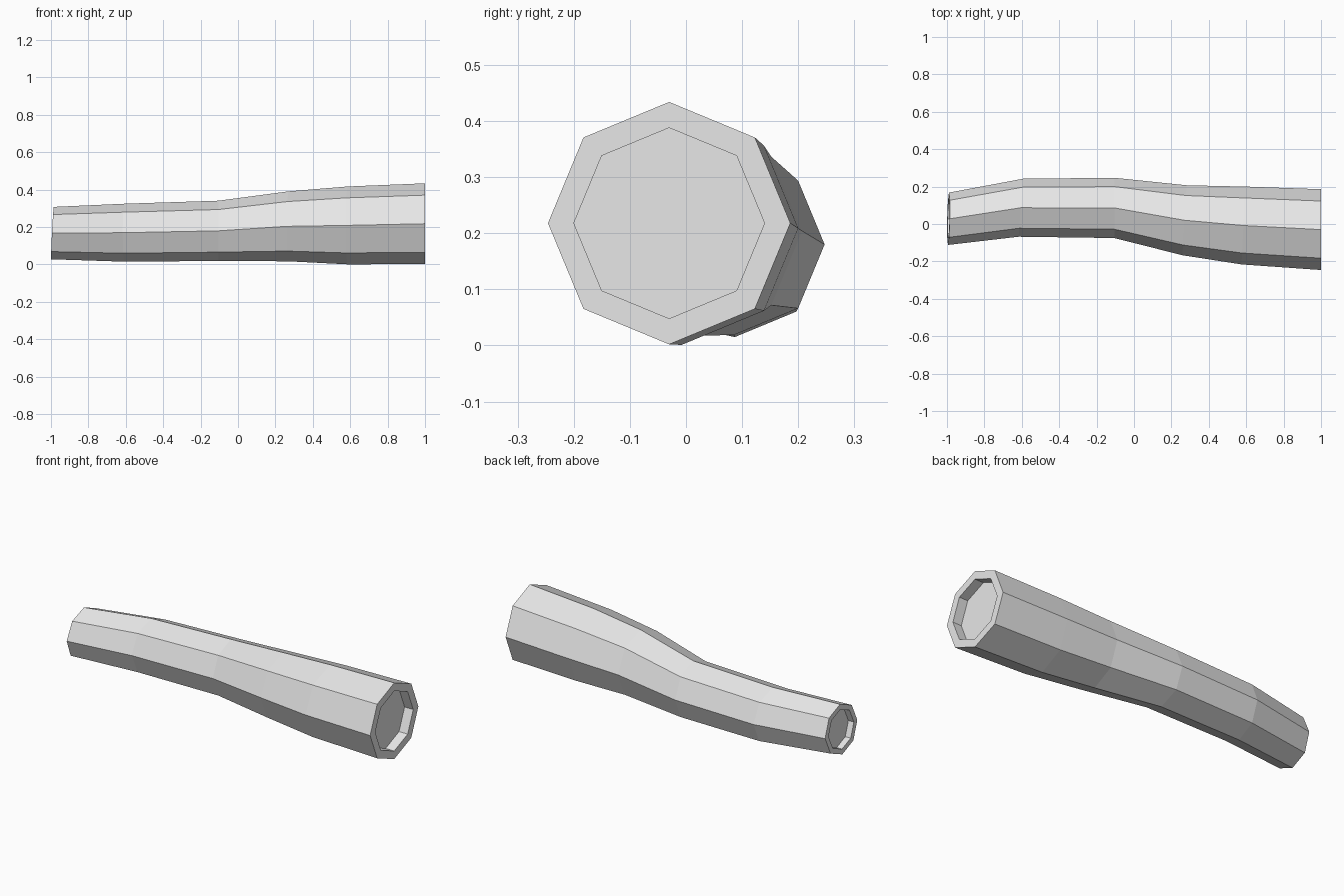
import bpy, bmesh, math
from mathutils import Vector

cube = bpy.data.objects.get("Cube")
if cube:
    bpy.data.objects.remove(cube, do_unlink=True)

SIDES = 8
# Cross-sections: centre x, y, z, radius, lean of the ring along y and z
sections = [
    (-0.992, 0.028, 0.168, 0.140, 0.02, 0.05),
    (-0.605, 0.087, 0.170, 0.155, 0.08, 0.0),
    (-0.105, 0.086, 0.180, 0.161, 0.0, 0.0),
    (0.270, 0.020, 0.204, 0.187, 0.06, 0.0),
    (0.585, -0.008, 0.209, 0.208, 0.05, 0.0),
    (1.000, -0.030, 0.218, 0.216, 0.0, 0.0),
]


def make_ring(bm, section):
    x, y, z, r, lean_y, lean_z = section
    ring = []
    for i in range(SIDES):
        a = math.tau * i / SIDES
        dy, dz = r * math.cos(a), r * math.sin(a)
        ring.append(bm.verts.new((x + lean_y * dy + lean_z * dz, y + dy, z + dz)))
    return ring


def hollow_end(bm, cap, radius):
    # Narrow rim, then a shallow recess pushed into the end
    bmesh.ops.inset_individual(bm, faces=[cap], thickness=radius * 0.197,
                               use_even_offset=True)
    inward = -cap.normal.copy()
    floor = bmesh.ops.extrude_discrete_faces(bm, faces=[cap])["faces"][0]
    bmesh.ops.translate(bm, verts=floor.verts, vec=inward * radius * 0.25)


# Bent, tapering trunk
bm = bmesh.new()
rings = [make_ring(bm, s) for s in sections]
for a, b in zip(rings, rings[1:]):
    for i in range(SIDES):
        j = (i + 1) % SIDES
        bm.faces.new((a[i], a[j], b[j], b[i]))
caps = [bm.faces.new(rings[0]), bm.faces.new(rings[-1])]
bmesh.ops.recalc_face_normals(bm, faces=bm.faces)
bm.normal_update()

# Recessed ends
for cap, section in zip(caps, (sections[0], sections[-1])):
    hollow_end(bm, cap, section[3])
bmesh.ops.recalc_face_normals(bm, faces=bm.faces)

mesh = bpy.data.meshes.new("log")
bm.to_mesh(mesh)
bm.free()
log = bpy.data.objects.new("log", mesh)
bpy.context.collection.objects.link(log)

# Single plain grey
grey = bpy.data.materials.new("light grey")
grey.use_nodes = True
colour = (0.8, 0.8, 0.8, 1.0)
grey.diffuse_color = colour
for node in grey.node_tree.nodes:
    if node.type == "BSDF_PRINCIPLED":
        node.inputs["Base Color"].default_value = colour
mesh.materials.append(grey)
